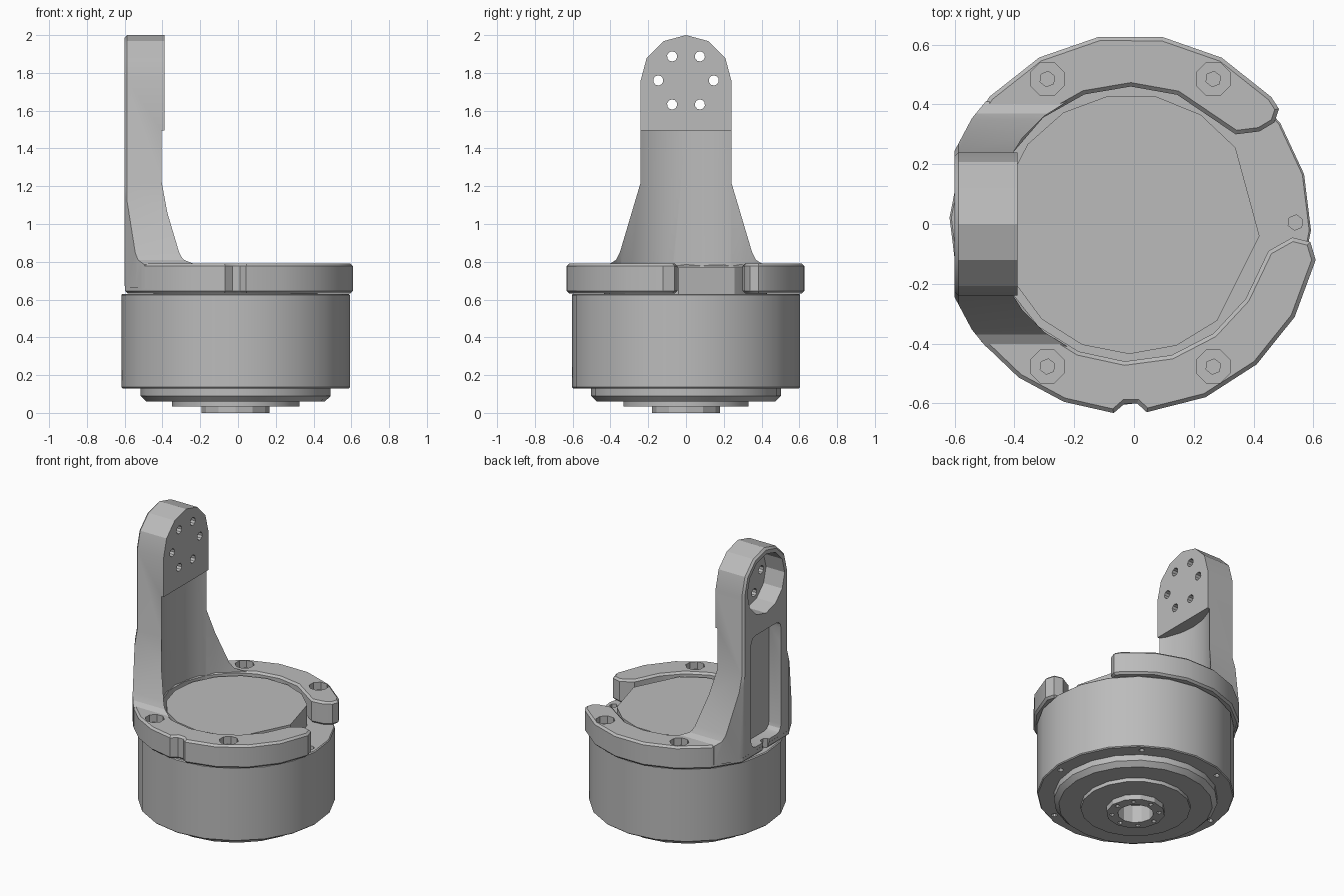
import bpy, bmesh
from math import sin, cos, pi, radians

old = bpy.data.objects.get("Cube")
if old:
    bpy.data.objects.remove(old, do_unlink=True)

CX = -0.0125  # axis of the round parts

grey = bpy.data.materials.new("plain_grey")
grey.use_nodes = True
grey.diffuse_color = (0.5, 0.5, 0.5, 1)
for node in grey.node_tree.nodes:
    if node.type == 'BSDF_PRINCIPLED':
        node.inputs["Base Color"].default_value = (0.5, 0.5, 0.5, 1)


def arc(r, a0, a1, n, cx=CX, cy=0.0):
    """Points on an arc, angles in degrees, both ends included."""
    steps = [radians(a0 + (a1 - a0) * i / (n - 1)) for i in range(n)]
    return [(cx + r * cos(a), cy + r * sin(a)) for a in steps]


def circle(r, n, cx=CX, cy=0.0, turn=0.0):
    return arc(r, turn, turn + 360 * (n - 1) / n, n, cx, cy)


def prism(name, pts, lo, hi, axis='z', chamfer=0.0, ends=None):
    """Extrude an outline along z or x, with optional chamfered end rims."""
    k = 2 if axis == 'z' else 0
    place = (lambda p, h: (p[0], p[1], h)) if k == 2 else (lambda p, h: (h, p[0], p[1]))
    bm = bmesh.new()
    low = [bm.verts.new(place(p, lo)) for p in pts]
    high = [bm.verts.new(place(p, hi)) for p in pts]
    bm.faces.new(low)
    bm.faces.new(high)
    for i in range(len(pts)):
        j = (i + 1) % len(pts)
        bm.faces.new((low[i], low[j], high[j], high[i]))
    bmesh.ops.recalc_face_normals(bm, faces=bm.faces)
    if chamfer:
        levels = ends or (lo, hi)
        rims = [e for e in bm.edges
                if any(all(abs(v.co[k] - h) < 1e-5 for v in e.verts) for h in levels)]
        bmesh.ops.bevel(bm, geom=rims, offset=chamfer, segments=1,
                        affect='EDGES', clamp_overlap=True)
    mesh = bpy.data.meshes.new(name)
    bm.to_mesh(mesh)
    bm.free()
    mesh.materials.append(grey)
    obj = bpy.data.objects.new(name, mesh)
    bpy.context.collection.objects.link(obj)
    return obj


def combine(obj, tool, operation='DIFFERENCE', keep=False):
    mod = obj.modifiers.new("combine", 'BOOLEAN')
    mod.operation = operation
    mod.solver = 'EXACT'
    mod.object = tool
    bpy.ops.object.select_all(action='DESELECT')
    bpy.context.view_layer.objects.active = obj
    obj.select_set(True)
    bpy.ops.object.modifier_apply(modifier=mod.name)
    if not keep:
        bpy.data.objects.remove(tool, do_unlink=True)


def drill(obj, x, y, r, lo, hi, n=8, axis='z', turn=22.5):
    combine(obj, prism("drill", circle(r, n, x, y, turn), lo, hi, axis))


# Main housing with rim screw holes and one locating hole on top
housing = prism("housing", circle(0.605, 20, turn=16), 0.13, 0.63, chamfer=0.006)
for x, y in circle(0.555, 6, turn=54):
    drill(housing, x, y, 0.018, 0.1, 0.17)
drill(housing, 0.54, 0.005, 0.026, 0.58, 0.7, n=6)

# Raised round cap inside the bracket ring
cap = prism("cap", arc(0.435, 36, 312, 14) + [(0.42, -0.04)], 0.6, 0.77)

# Stepped underside with a central bore
lower_plate = prism("lower_plate", circle(0.503, 20), 0.06, 0.16, chamfer=0.03, ends=(0.06,))
step_plate = prism("step_plate", circle(0.337, 18), 0.035, 0.08)
hub = prism("hub", circle(0.18, 12), 0.0, 0.05)
for x, y in circle(0.145, 8):
    drill(hub, x, y, 0.015, -0.05, 0.025)
bore = prism("bore_cutter", circle(0.11, 12), -0.1, 0.12)
for part in (hub, step_plate, lower_plate):
    combine(part, bore, keep=True)
bpy.data.objects.remove(bore, do_unlink=True)

# Open ring of the bracket, with rounded tips and a front notch
outline = (arc(0.635, 42, 157, 7) + arc(0.635, 203, 265, 5)
           + [(-0.03, -0.6), (0.01, -0.6)] + arc(0.632, 275, 349, 5)
           + [(0.59, -0.06), (0.53, -0.045), (0.45, -0.09)]
           + arc(0.46, 327, 70, 14)
           + [(0.34, 0.3), (0.42, 0.31), (0.47, 0.34), (0.485, 0.385)])
bracket = prism("bracket", outline, 0.633, 0.79, chamfer=0.013)

# Upright arm: flared foot, straight column and rounded head
side = [(0.41, 0.66), (0.41, 0.785), (0.37, 0.81), (0.35, 0.85), (0.24, 1.22)]
head = arc(0.24, 0, 180, 7, 0, 1.76)
profile = side + head + [(-y, z) for y, z in reversed(side)]
arm = prism("arm", profile, -0.6, -0.2, 'x', chamfer=0.013, ends=(-0.6,))
combine(arm, prism("outer_wall", circle(0.637, 32), 0.5, 2.2), 'INTERSECT')
combine(arm, prism("inner_wall", circle(0.462, 28), 0.5, 1.495))
combine(arm, prism("pad_face", [(-0.39, -0.5), (0, -0.5), (0, 0.5), (-0.39, 0.5)], 1.3, 2.2))
combine(bracket, arm, 'UNION')

# Rear pockets: round recess in the head, long slot with a drain groove below
drill(bracket, 0, 1.76, 0.2, -0.7, -0.46, n=12, axis='x', turn=0)
slot = []
for cy, cz, start in ((0.11, 1.4, 0), (-0.11, 1.4, 90), (-0.11, 0.745, 180), (0.11, 0.745, 270)):
    slot += arc(0.05, start, start + 90, 4, cy, cz)
combine(bracket, prism("slot", slot, -0.7, -0.51, 'x'))
drill(bracket, -0.6, 0, 0.035, 0.6, 0.75)

# Six mounting holes through the head
for y, z in circle(0.147, 6, 0, 1.76):
    drill(bracket, y, z, 0.027, -0.55, -0.3, n=10, axis='x')

# Counterbored screw holes in the ring
for x in (-0.29, 0.265):
    for y in (-0.477, 0.485):
        drill(bracket, x, y, 0.06, 0.74, 0.85)
        drill(bracket, x, y, 0.026, 0.69, 0.78, n=6)

# Smooth round walls, keep edges crisp
bpy.ops.object.select_all(action='DESELECT')
for part in (housing, cap, lower_plate, step_plate, hub, bracket):
    part.select_set(True)
bpy.context.view_layer.objects.active = bracket
bpy.ops.object.shade_smooth_by_angle(angle=radians(29))
